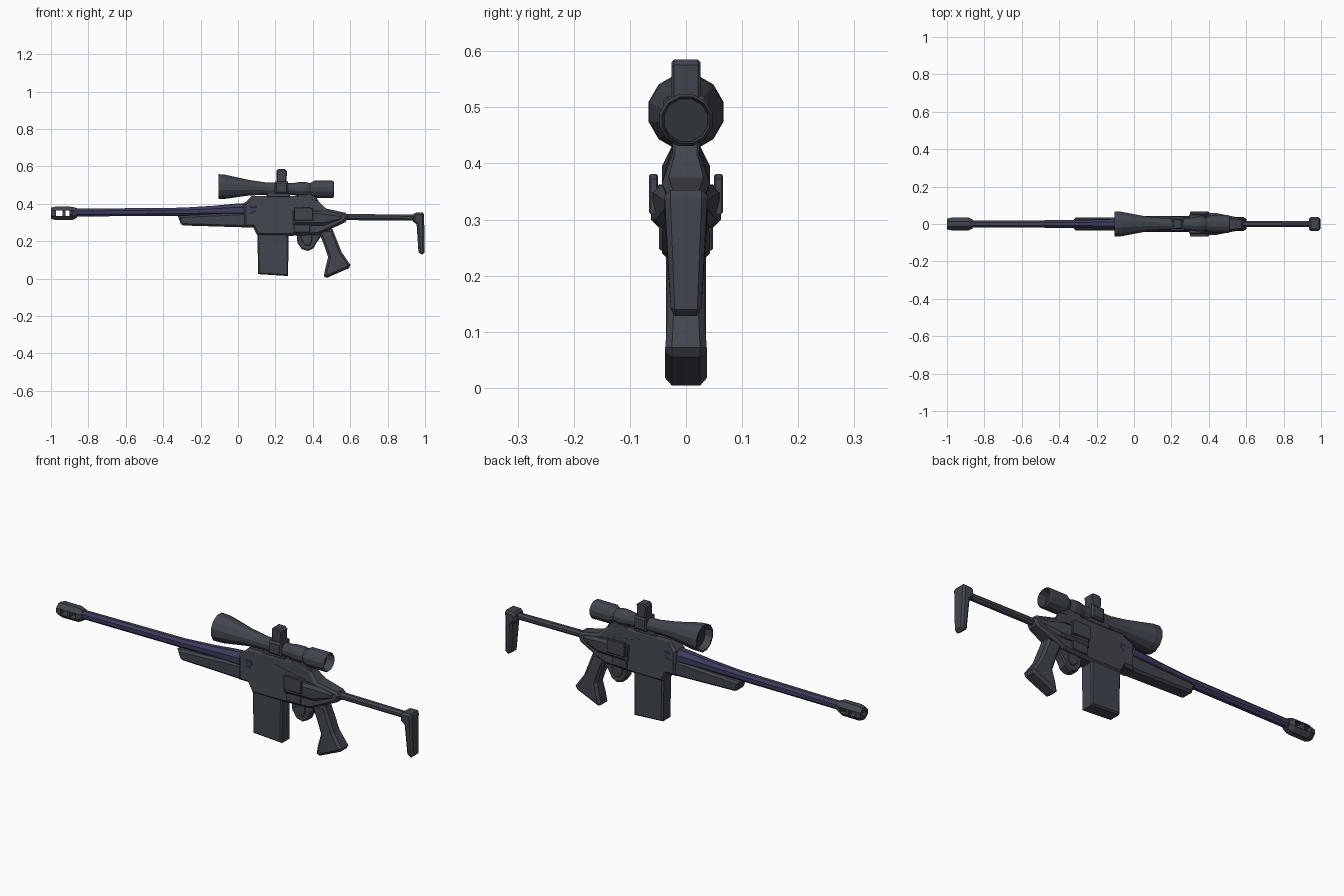
import bpy, bmesh, math
from mathutils import Vector


def material(name, rgb):
    m = bpy.data.materials.new(name)
    m.diffuse_color = (*rgb, 1)
    return m


SLATE = material("slate_grey", (0.053, 0.060, 0.075))
BLUE = material("dark_blue", (0.046, 0.046, 0.115))
DARK = material("dark_glass", (0.030, 0.035, 0.040))


def finish(name, bm, mats):
    bmesh.ops.recalc_face_normals(bm, faces=bm.faces)
    me = bpy.data.meshes.new(name)
    bm.to_mesh(me)
    bm.free()
    for m in mats:
        me.materials.append(m)
    ob = bpy.data.objects.new(name, me)
    bpy.context.collection.objects.link(ob)
    return ob


def slab(name, pts, half, bevel=0.01, width=None, y=0.0, mat=SLATE):
    """Side profile (x, z) extruded across y, cap edges chamfered, width(x, z) scales y."""
    bm = bmesh.new()
    f = bm.faces.new([bm.verts.new((x, -half, z)) for x, z in pts])
    ext = bmesh.ops.extrude_face_region(bm, geom=[f])["geom"]
    for v in ext:
        if isinstance(v, bmesh.types.BMVert):
            v.co.y = half
    bmesh.ops.recalc_face_normals(bm, faces=bm.faces)
    if bevel:
        caps = [e for e in bm.edges if abs(e.verts[0].co.y - e.verts[1].co.y) < 1e-6]
        bmesh.ops.bevel(bm, geom=caps, offset=bevel, segments=1, affect='EDGES', profile=0.5)
    for v in bm.verts:
        v.co.y = v.co.y * (width(v.co.x, v.co.z) if width else 1) + y
    return finish(name, bm, [mat])


def loft(name, rings, sides=10, mats=(SLATE,), rule=None):
    """Rings (x, z centre, y radius, z radius) joined along x."""
    bm = bmesh.new()
    loops = []
    for x, zc, ry, rz in rings:
        loops.append([bm.verts.new((x, ry * math.cos(a), zc + rz * math.sin(a)))
                      for a in (2 * math.pi * (i + 0.5) / sides for i in range(sides))])
    for a, b in zip(loops, loops[1:]):
        for i in range(sides):
            j = (i + 1) % sides
            bm.faces.new((a[i], a[j], b[j], b[i]))
    bm.faces.new(loops[0])
    bm.faces.new(loops[-1])
    bmesh.ops.recalc_face_normals(bm, faces=bm.faces)
    bm.normal_update()
    if rule:
        for f in bm.faces:
            f.material_index = rule(f)
    return finish(name, bm, list(mats))


def box(name, x0, x1, y0, y1, z0, z1, bevel=0.006):
    return slab(name, [(x0, z0), (x1, z0), (x1, z1), (x0, z1)], (y1 - y0) / 2, bevel, y=(y0 + y1) / 2)


# Barrel, blue on the sides and underneath, flaring into the receiver
loft("barrel", [(-0.9, 0.353, 0.021, 0.022), (-0.3, 0.357, 0.022, 0.024),
                (-0.14, 0.362, 0.027, 0.029), (-0.02, 0.366, 0.034, 0.037),
                (0.03, 0.366, 0.036, 0.040), (0.1, 0.366, 0.036, 0.040)], 8, (SLATE, BLUE),
     lambda f: 0 if f.normal.z > 0.8 and f.calc_center_median().x < -0.3 else 1)

# Muzzle brake: chamfered block with slots cut through both sides
brake = loft("muzzle_brake", [(-0.93, 0.349, 0.015, 0.015), (-1.0, 0.349, 0.015, 0.015),
                              (-1.0, 0.349, 0.031, 0.032), (-0.975, 0.349, 0.037, 0.039),
                              (-0.885, 0.349, 0.037, 0.038), (-0.862, 0.351, 0.026, 0.028)], 8)
for k, x in enumerate((-0.955, -0.905)):
    cutter = box("slot_cutter", x - 0.018, x + 0.018, -0.1, 0.1, 0.335, 0.363, 0)
    cutter.hide_render = True
    cutter.hide_viewport = True
    mod = brake.modifiers.new("slot_%d" % k, 'BOOLEAN')
    mod.operation = 'DIFFERENCE'
    mod.solver = 'EXACT'
    mod.object = cutter

# Fore-end under the barrel
slab("fore_end", [(-0.322, 0.336), (-0.305, 0.29), (-0.29, 0.284), (0.1, 0.272),
                  (0.1, 0.37), (0.03, 0.352)], 0.036, 0.01)

# Receiver, narrowing to a rail at the top
slab("receiver", [(0.03, 0.40), (0.075, 0.443), (0.36, 0.443), (0.42, 0.425), (0.47, 0.375),
                  (0.575, 0.352), (0.59, 0.335), (0.575, 0.302), (0.49, 0.262), (0.43, 0.235),
                  (0.27, 0.228), (0.105, 0.228), (0.08, 0.275), (0.03, 0.275)], 0.043, 0.012,
     lambda x, z: (0.58 if z > 0.41 else 1.0) * (0.75 if x > 0.55 else 1.0))

# Widened rear sides, tapering to the stock
slab("receiver_sides", [(0.295, 0.362), (0.44, 0.362), (0.56, 0.345), (0.56, 0.31),
                        (0.46, 0.285), (0.295, 0.285)], 0.062, 0.014,
     lambda x, z: 1 - 0.45 * max(0, (x - 0.42) / 0.14))
for side in (-1, 1):
    slab("side_lug", [(0.30, 0.31), (0.40, 0.31), (0.40, 0.372), (0.385, 0.381), (0.30, 0.381)],
         0.008, 0.003, y=side * 0.058)
    box("side_plate", 0.30, 0.385, side * 0.042 - 0.006, side * 0.042 + 0.006, 0.245, 0.36, 0.003)

# Magazine
slab("magazine", [(0.103, 0.25), (0.27, 0.25), (0.268, 0.014), (0.108, 0.024)], 0.036, 0.007)

# Trigger guard: rounded rim around a thinner core
rim = [(0.312, 0.25), (0.318, 0.19), (0.342, 0.157), (0.375, 0.148), (0.405, 0.163),
       (0.418, 0.19), (0.44, 0.22), (0.45, 0.25)]
slab("trigger_guard", rim, 0.024, 0.006)
slab("trigger", [(0.335, 0.235), (0.34, 0.20), (0.36, 0.178), (0.385, 0.178), (0.395, 0.20),
                 (0.395, 0.235)], 0.027, 0.003)

# Pistol grip
slab("grip", [(0.425, 0.265), (0.505, 0.265), (0.525, 0.215), (0.555, 0.14), (0.602, 0.072),
              (0.592, 0.055), (0.475, 0.004), (0.459, 0.012), (0.468, 0.06), (0.482, 0.115),
              (0.46, 0.18)], 0.037, 0.012, lambda x, z: 1.0 if z < 0.1 else 0.88)

# Stock rod and butt pad
loft("stock_rod", [(0.55, 0.329, 0.025, 0.025), (0.585, 0.329, 0.018, 0.018),
                   (0.97, 0.326, 0.017, 0.017)], 8)
slab("butt_pad", [(0.935, 0.34), (0.945, 0.352), (0.99, 0.353), (0.995, 0.34), (0.998, 0.14),
                  (0.985, 0.128), (0.965, 0.14), (0.955, 0.29), (0.935, 0.305)], 0.038, 0.01,
     lambda x, z: 0.68 + 0.32 * min(1, (z - 0.12) / 0.18))

# Scope: bell, tube and eyepiece with recessed dark lenses at both ends
loft("scope", [(-0.07, 0.492, 0.055, 0.055), (-0.105, 0.492, 0.061, 0.061),
               (-0.105, 0.492, 0.069, 0.069), (-0.07, 0.491, 0.068, 0.067),
               (0.06, 0.486, 0.043, 0.043), (0.15, 0.481, 0.034, 0.034),
               (0.30, 0.479, 0.034, 0.034), (0.33, 0.478, 0.040, 0.040),
               (0.36, 0.478, 0.043, 0.040), (0.385, 0.478, 0.036, 0.034),
               (0.41, 0.477, 0.049, 0.048), (0.505, 0.477, 0.049, 0.048),
               (0.512, 0.477, 0.044, 0.043), (0.47, 0.477, 0.040, 0.039)], 12, (SLATE, DARK),
     lambda f: 1 if len(f.verts) > 4 else 0)

# Scope turrets and mounts
slab("turret", [(0.207, 0.50), (0.258, 0.50), (0.262, 0.575), (0.25, 0.585),
                (0.215, 0.585), (0.205, 0.575)], 0.026, 0.005)
box("turret_block", 0.198, 0.268, -0.04, 0.04, 0.455, 0.52, 0.008)
slab("front_mount", [(0.15, 0.435), (0.28, 0.435), (0.268, 0.48), (0.165, 0.48)], 0.024, 0.004)
slab("rear_mount", [(0.31, 0.425), (0.43, 0.415), (0.40, 0.465), (0.33, 0.47)], 0.024, 0.004)
